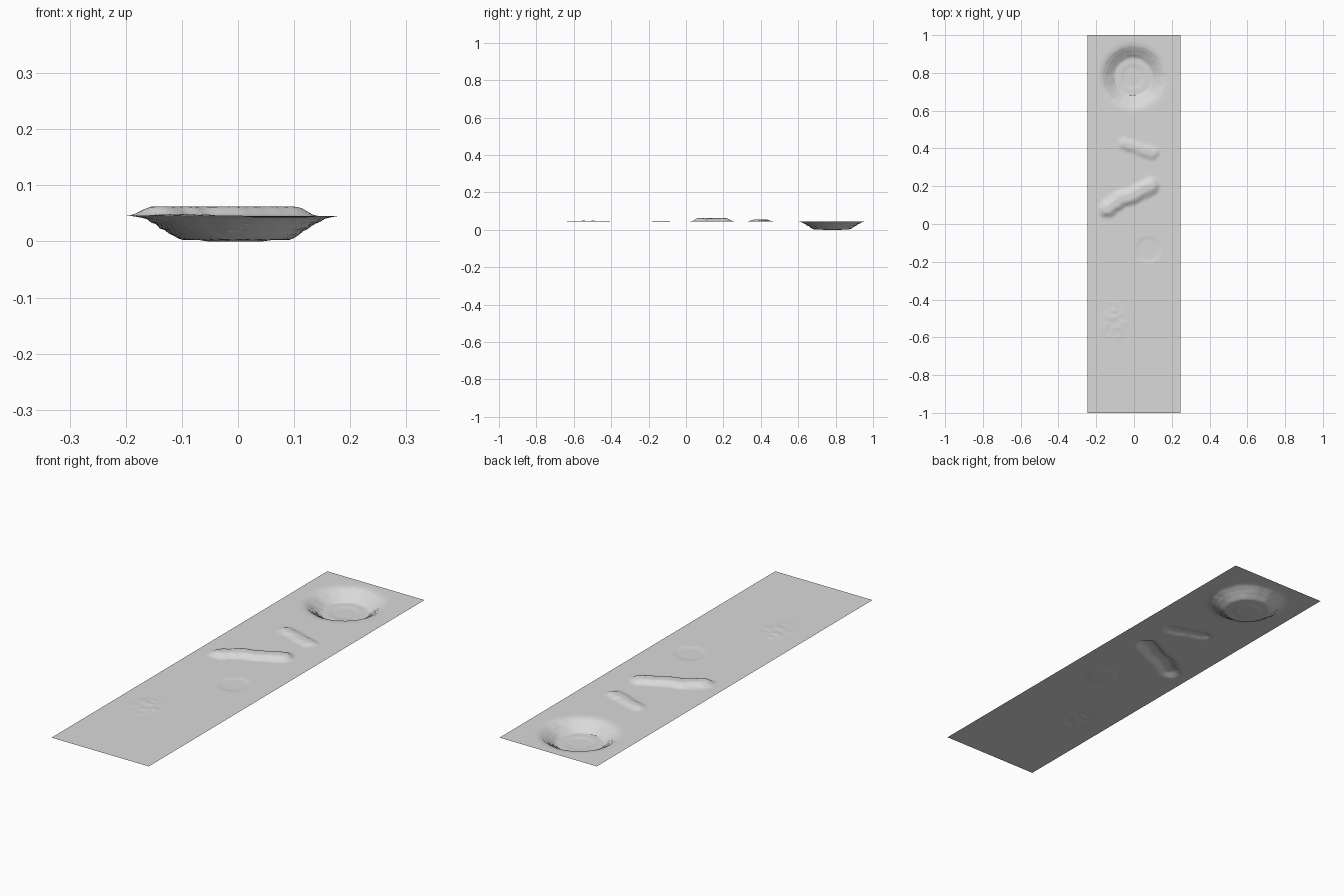
import bpy
import bmesh
from math import hypot
from mathutils import Vector, noise

cube = bpy.data.objects.get("Cube")
if cube:
    bpy.data.objects.remove(cube, do_unlink=True)

BASE = 0.046
HALF_WIDTH = 0.247


def smooth(a, b, x):
    t = max(0.0, min(1.0, (x - a) / (b - a)))
    return t * t * (3 - 2 * t)


def profile(points, x):
    """Straight interpolation through (distance, height) points."""
    for (x0, z0), (x1, z1) in zip(points, points[1:]):
        if x <= x1:
            return z0 + (z1 - z0) * max(0.0, x - x0) / (x1 - x0)
    return points[-1][1]


def rough(x, y, scale):
    return noise.noise(Vector((x * scale, y * scale, 0.5)))


def path_distance(x, y, path):
    """Distance to a polyline."""
    p = Vector((x, y))
    best = 9.0
    for a, b in zip(path, path[1:]):
        a, b = Vector(a), Vector(b)
        t = max(0.0, min(1.0, (p - a).dot(b - a) / (b - a).length_squared))
        best = min(best, (p - a.lerp(b, t)).length)
    return best


# Pit wall falls in terraces to a nearly flat floor
PIT = [(0.0, -0.0455), (0.05, -0.0455), (0.065, -0.043), (0.102, -0.0425),
       (0.108, -0.036), (0.117, -0.033), (0.122, -0.026), (0.133, -0.023),
       (0.139, -0.015), (0.150, -0.012), (0.156, -0.006), (0.167, -0.003),
       (0.180, -0.0006), (0.200, 0.0)]

LONG_RIDGE = [(-0.14, 0.08), (-0.08, 0.125), (0.0, 0.155), (0.085, 0.2)]
SHORT_RIDGE = [(-0.05, 0.425), (0.02, 0.4), (0.1, 0.375)]


def ridge(x, y, path, height, inner, outer):
    d = path_distance(x, y, path)
    if d >= outer + 0.01:
        return 0.0
    d += 0.007 * rough(x, y, 35)
    return height * (1 - smooth(inner, outer, d))


def height(x, y):
    # Round pit
    r = hypot(x + 0.005, y - 0.78)
    z = profile(PIT, r + 0.003 * rough(x, y, 30)) if r < 0.195 else 0.0
    # Raised ridges
    z += ridge(x, y, LONG_RIDGE, 0.0165, 0.014, 0.056)
    z += ridge(x, y, SHORT_RIDGE, 0.009, 0.008, 0.042)
    # Shallow round imprint
    r = hypot(x - 0.075, y + 0.135)
    z -= 0.0025 * (1 - smooth(0.05, 0.075, r))
    # Faint lumpy patch
    r = hypot((x + 0.11) / 0.09, (y + 0.52) / 0.13)
    if r < 1:
        z += 0.006 * (1 - smooth(0.3, 1, r)) * abs(rough(x, y, 22))
    return BASE + z


# Ground sheet
mesh = bpy.data.meshes.new("terrain_sheet")
bm = bmesh.new()
bmesh.ops.create_grid(bm, x_segments=64, y_segments=256, size=1)
for v in bm.verts:
    v.co.x *= HALF_WIDTH
    v.co.z = height(v.co.x, v.co.y)
lowest = min(v.co.z for v in bm.verts)
for v in bm.verts:
    v.co.z -= lowest
bm.to_mesh(mesh)
bm.free()

terrain = bpy.data.objects.new("terrain_sheet", mesh)
bpy.context.collection.objects.link(terrain)

# Plain grey
grey = bpy.data.materials.new("plain_grey")
grey.use_nodes = True
colour = (0.7, 0.7, 0.7, 1)
grey.diffuse_color = colour
grey.node_tree.nodes["Principled BSDF"].inputs["Base Color"].default_value = colour
mesh.materials.append(grey)

bpy.ops.object.select_all(action="DESELECT")
terrain.select_set(True)
bpy.context.view_layer.objects.active = terrain
bpy.ops.object.shade_smooth_by_angle()
